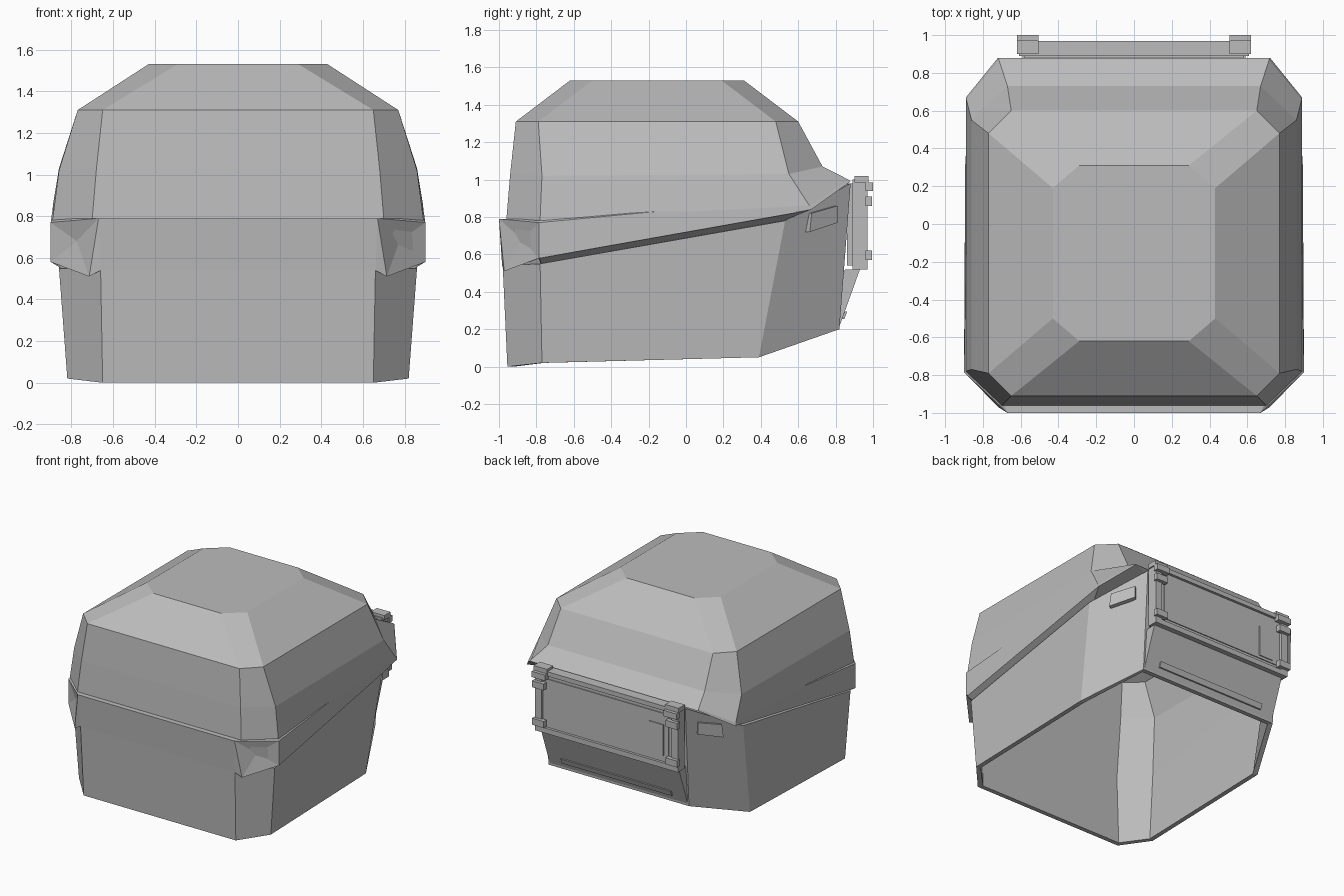
import bpy, bmesh
from mathutils import Vector

cube = bpy.data.objects.get("Cube")
if cube:
    bpy.data.objects.remove(cube, do_unlink=True)

grey = bpy.data.materials.new("plain_grey")
grey.use_nodes = True
grey.diffuse_color = (0.5, 0.5, 0.5, 1)
grey.node_tree.nodes["Principled BSDF"].inputs["Base Color"].default_value = (0.5, 0.5, 0.5, 1)


def make(name, verts, faces, mirror=False):
    bm = bmesh.new()
    vs = [bm.verts.new(v) for v in verts]
    for f in faces:
        bm.faces.new([vs[i] for i in f])
    bmesh.ops.recalc_face_normals(bm, faces=bm.faces)
    mesh = bpy.data.meshes.new(name)
    bm.to_mesh(mesh)
    bm.free()
    mesh.materials.append(grey)
    ob = bpy.data.objects.new(name, mesh)
    bpy.context.collection.objects.link(ob)
    if mirror:
        ob.modifiers.new("mirror", 'MIRROR').use_clip = True
    return ob


def loft(name, rings, tube=False):
    """Skin eight-sided rings, each given by its four +x corners."""
    verts = []
    for r in rings:
        verts += r + [(-x, y, z) for x, y, z in reversed(r)]
    n, count = 8, len(rings)
    faces = []
    for a in range(count if tube else count - 1):
        b = (a + 1) % count
        for i in range(n):
            j = (i + 1) % n
            faces.append((a * n + i, a * n + j, b * n + j, b * n + i))
    if not tube:
        faces += [range(n), range((count - 1) * n, count * n)]
    return make(name, verts, faces)


def prism(name, base, shift, mirror=False):
    n = len(base)
    verts = [Vector(p) for p in base]
    verts += [v + Vector(shift) for v in verts]
    faces = [range(n), range(n, 2 * n)]
    faces += [(i, (i + 1) % n, (i + 1) % n + n, i + n) for i in range(n)]
    return make(name, verts, faces, mirror)


def box(name, x, y, z, mirror=False):
    base = [(x[0], y[0], z[0]), (x[0], y[1], z[0]), (x[0], y[1], z[1]), (x[0], y[0], z[1])]
    return prism(name, base, (x[1] - x[0], 0, 0), mirror)


# Lower shell: hollow wall, open underneath
rim_out = [(.65, -.955, 0), (.82, -.77, .02), (.82, .39, .05), (.6, .82, .2)]
seam_out = [(.66, -.98, .54), (.86, -.78, .55), (.86, .53, .78), (.61, .88, .98)]
seam_in = [(.63, -.94, .54), (.82, -.77, .55), (.82, .52, .78), (.59, .84, .97)]
rim_in = [(.63, -.92, 0), (.785, -.76, .02), (.785, .38, .05), (.58, .785, .2)]
loft("lower_shell", [rim_out, seam_out, seam_in, rim_in], tube=True)

# Upper shell: faceted dome with overhanging lip and inner lining
loft("upper_shell", [
    [(.29, -.62, 1.53), (.43, -.5, 1.53), (.43, .19, 1.53), (.29, .31, 1.53)],
    [(.65, -.91, 1.31), (.77, -.79, 1.31), (.77, .48, 1.31), (.65, .6, 1.31)],
    [(.68, -.94, 1.03), (.86, -.77, 1.02), (.86, .55, 1.03), (.67, .73, 1.07)],
    [(.7, -.96, .79), (.89, -.78, .79), (.888, .66, .86), (.715, .868, 1.0)],
    [(.64, -.96, .55), (.893, -.78, .58), (.89, .67, .84), (.72, .88, .99)],
    seam_in,
    [(.64, -.91, 1.02), (.82, -.75, 1.02), (.82, .52, 1.02), (.63, .69, 1.05)],
    [(.62, -.87, 1.29), (.74, -.76, 1.29), (.74, .46, 1.29), (.62, .56, 1.29)],
    [(.27, -.59, 1.49), (.41, -.48, 1.49), (.41, .18, 1.49), (.27, .29, 1.49)],
])

# Front band with dented corners, fading out along the sides
band = {
    "top_mid": (0, -1, .79), "top": (.67, -1, .79),
    "low_mid": (0, -.983, .54), "low": (.66, -.983, .54),
    "lip": (.715, -.972, .51), "lip_side": (.9, -.785, .58),
    "top_side": (.9, -.785, .77), "dent": (.775, -.877, .68),
    "tail_low": (.892, .6, .825), "tail": (.891, -.15, .83),
    "ledge_mid": (0, -.955, .79), "ledge": (.69, -.955, .79),
    "ledge_side": (.88, -.775, .79), "under": (.85, -.775, .55),
}
strips = [
    "top_mid low_mid low top", "top low lip", "top lip dent",
    "lip lip_side dent", "lip_side top_side dent", "top_side top dent",
    "lip_side tail_low tail top_side", "top_mid top ledge ledge_mid",
    "top top_side ledge_side ledge", "top_side tail ledge_side",
    "low under lip_side lip",
]
keys = list(band)
make("front_band", list(band.values()),
     [[keys.index(k) for k in s.split()] for s in strips], mirror=True)

# Sloped rear panel under the back plate, with a thin strip on it
prism("rear_slope", [(-.59, .815, .2), (-.59, .93, .52), (-.59, .85, .52), (-.59, .81, .4)], (1.18, 0, 0))
prism("rear_strip", [(-.47, .835, .255), (-.47, .847, .255), (-.47, .862, .295), (-.47, .85, .295)], (.94, 0, 0))

# Framed back plate
box("back_plate", (-.58, .58), (.86, .95), (.54, .98))
box("plate_side_rail", (.555, .61), (.89, .97), (.52, 1.0), mirror=True)
for label, z in (("top", (.965, 1.0)), ("bottom", (.52, .56))):
    box("plate_" + label + "_rail", (-.56, .56), (.89, .97), z)
box("plate_panel", (-.52, .52), (.94, .957), (.59, .935))
box("plate_small_panel", (-.48, -.36), (.95, .964), (.61, .85))

# Clips holding the plate
for label, z in (("upper", (.86, .91)), ("lower", (.57, .62))):
    box(label + "_clip", (.52, .62), (.96, .995), z, mirror=True)
box("top_clip", (.505, .62), (.9, .975), (.985, 1.02), mirror=True)
box("top_clip_lug", (.505, .62), (.96, 1.0), (.94, .985), mirror=True)

# Small tabs on the rear corners
tab = [(.708 - (y - .73) * .755 - .015, y - .012, z)
       for y, z in ((.65, .72), (.8, .77), (.8, .86), (.66, .82))]
prism("corner_tab", tab, (.032, .024, 0), mirror=True)
